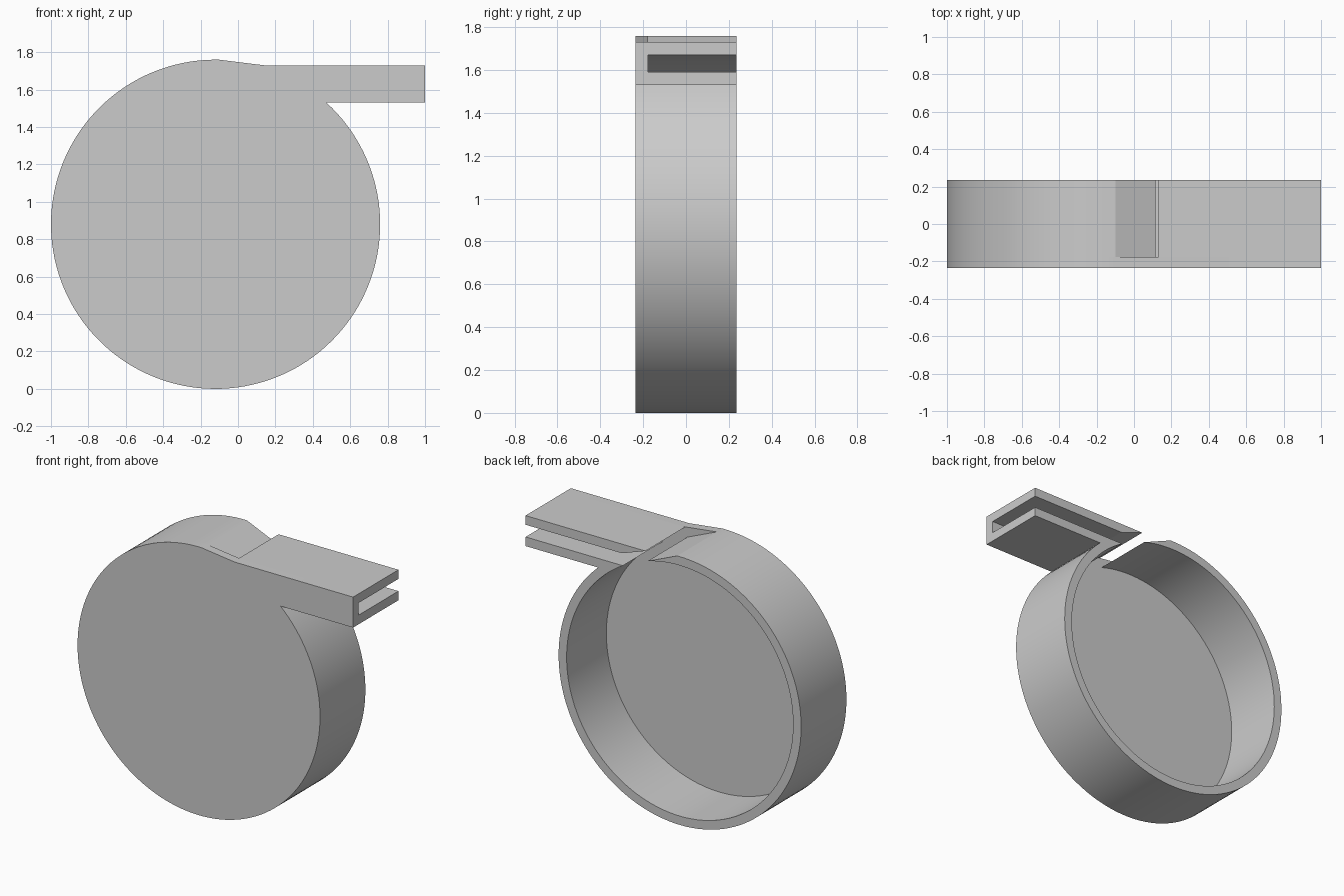
import bpy, bmesh
from math import cos, sin, asin, acos, pi, radians

if "Cube" in bpy.data.objects:
    bpy.data.objects.remove(bpy.data.objects["Cube"], do_unlink=True)

# Main dimensions
CX, CZ = -0.12, 0.88
R_OUT, R_IN = 0.88, 0.822
FRONT, INNER, BACK = -0.235, -0.177, 0.235
BAR_LOW, FLOOR, CEILING, BAR_TOP = 1.53, 1.59, 1.67, 1.73
TIP_X, LIP_X = 0.115, 0.13

grey = bpy.data.materials.new("plain grey")
grey.use_nodes = True
colour = (0.6, 0.6, 0.6, 1)
grey.diffuse_color = colour
grey.node_tree.nodes["Principled BSDF"].inputs["Base Color"].default_value = colour


def arc(radius, start, end, steps=120):
    """Points on a circle around the drum axis."""
    angles = [start + (end - start) * i / steps for i in range(steps + 1)]
    return [(CX + radius * cos(a), CZ + radius * sin(a)) for a in angles]


def extrude(name, profile, y0, y1):
    """Solid with an x-z profile, running from y0 to y1."""
    bm = bmesh.new()
    face = bm.faces.new([bm.verts.new((x, y0, z)) for x, z in profile])
    grown = bmesh.ops.extrude_face_region(bm, geom=[face])["geom"]
    moved = [v for v in grown if isinstance(v, bmesh.types.BMVert)]
    bmesh.ops.translate(bm, verts=moved, vec=(0, y1 - y0, 0))
    bmesh.ops.recalc_face_normals(bm, faces=bm.faces)
    mesh = bpy.data.meshes.new(name)
    bm.to_mesh(mesh)
    bm.free()
    mesh.materials.append(grey)
    obj = bpy.data.objects.new(name, mesh)
    bpy.context.collection.objects.link(obj)
    bpy.ops.object.select_all(action="DESELECT")
    obj.select_set(True)
    bpy.context.view_layer.objects.active = obj
    bpy.ops.object.shade_smooth_by_angle(angle=radians(15))
    return obj


# Angles where the drum meets the ramp and the mouthpiece
ramp_start = acos((-0.1 - CX) / R_OUT)
bar_join = 2 * pi + asin((BAR_LOW - CZ) / R_OUT)
floor_join = 2 * pi + asin((FLOOR - CZ) / R_IN)
tip = acos((TIP_X - CX) / R_IN)
outer = arc(R_OUT, ramp_start, bar_join)

# Front plate: drum disc and mouthpiece side in one outline
extrude("front_plate",
        outer + [(1, BAR_LOW), (1, BAR_TOP), (0.14, BAR_TOP)],
        FRONT, INNER)

# Drum wall with the airway floor, ending in a sharp ramp at the window
extrude("drum_wall_and_airway_floor",
        outer + [(1, BAR_LOW), (1, FLOOR)] + arc(R_IN, floor_join, tip),
        INNER, BACK)

# Airway roof with its bevelled lip
extrude("airway_roof",
        [(1, CEILING), (1, BAR_TOP), (LIP_X, BAR_TOP), (0.3, CEILING)],
        INNER, BACK)
